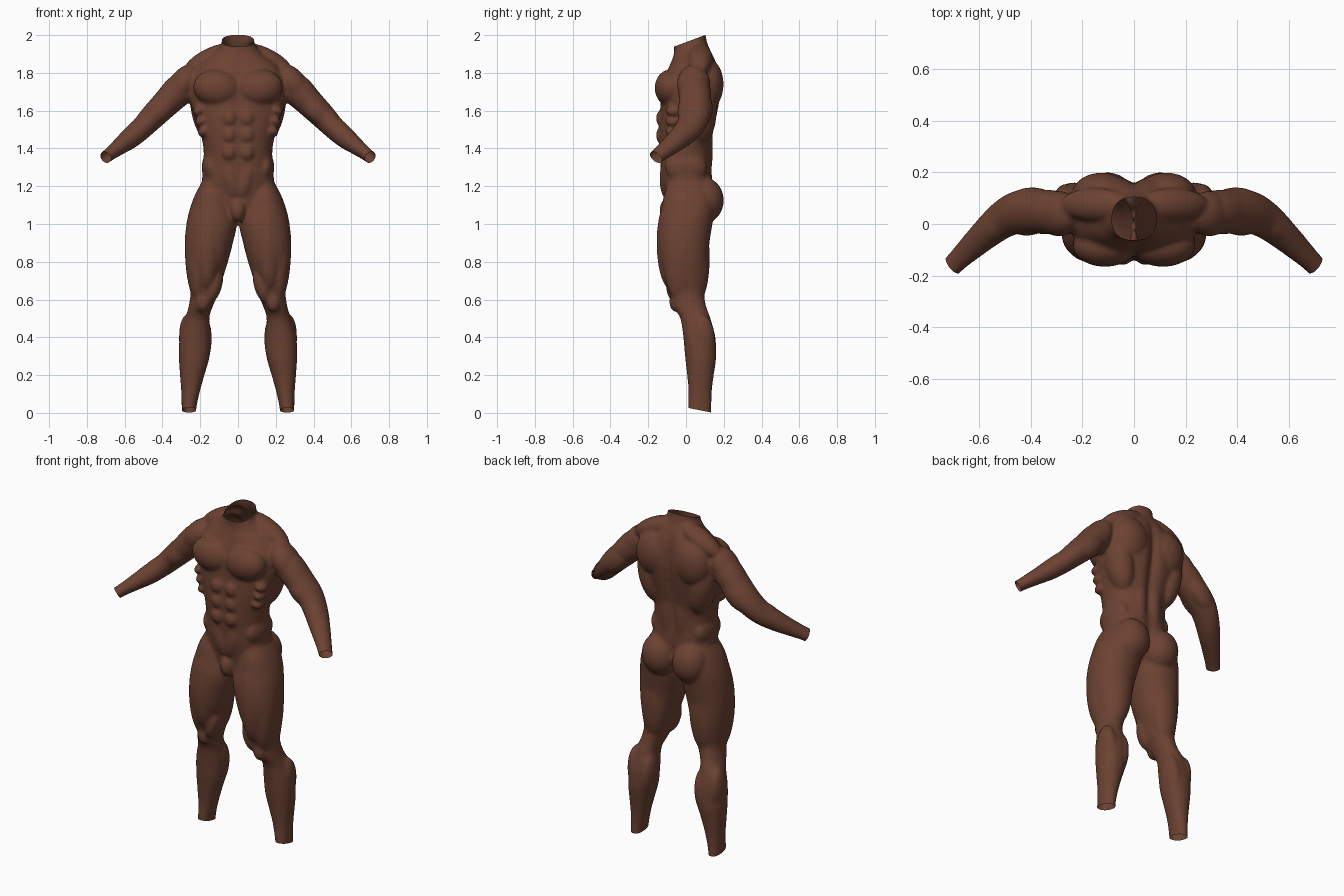
import bpy, bmesh
from math import sin, cos, pi, exp, copysign
from mathutils import Vector, Matrix

if "Cube" in bpy.data.objects:
    bpy.data.objects.remove(bpy.data.objects["Cube"])

bm = bmesh.new()


def spline(rows, n=5):
    """Catmull-Rom interpolation through rows of numbers."""
    out = []
    for i in range(len(rows) - 1):
        a, b, c, d = (rows[min(max(i + k, 0), len(rows) - 1)] for k in (-1, 0, 1, 2))
        for s in range(n):
            t = s / n
            out.append([0.5 * (2*q + (r-p)*t + (2*p-5*q+4*r-e)*t*t + (3*q-p-3*r+e)*t**3)
                        for p, q, r, e in zip(a, b, c, d)])
    out.append(list(rows[-1]))
    return out


def loft(rings):
    vs = [[bm.verts.new(p) for p in ring] for ring in rings]
    n = len(vs[0])
    for a, b in zip(vs, vs[1:]):
        for i in range(n):
            bm.faces.new((a[i], a[(i+1) % n], b[(i+1) % n], b[i]))
    bm.faces.new(vs[0][::-1])
    bm.faces.new(vs[-1])


def unit_ring(n=40, power=0.92):
    f = lambda v: copysign(abs(v) ** power, v)
    return [(f(cos(2*pi*i/n)), f(sin(2*pi*i/n))) for i in range(n)]


def muscle(loc, radii, axis=(0, 0, 1)):
    """Ellipsoid whose local z follows axis, local y stays near world y."""
    z = Vector(axis).normalized()
    x = Vector((0, 1, 0)).cross(z).normalized()
    y = z.cross(x)
    rot = Matrix((x, y, z)).transposed().to_4x4()
    bmesh.ops.create_uvsphere(bm, u_segments=28, v_segments=18, radius=1,
                              matrix=Matrix.Translation(loc) @ rot @ Matrix.Diagonal((*radii, 1)))


# Leg: z, inner x, outer x, front y, back y
LEG = [(-.03, .222, .298, .01, .135), (.03, .22, .298, .01, .135), (.12, .2, .301, .013, .137),
       (.2, .178, .307, .006, .147), (.3, .15, .313, -.005, .160), (.4, .145, .308, -.014, .155),
       (.5, .152, .28, -.03, .13), (.56, .135, .262, -.065, .108), (.63, .105, .252, -.085, .096),
       (.7, .085, .262, -.108, .105), (.8, .053, .277, -.138, .118), (.9, .027, .282, -.15, .124),
       (1.0, .006, .273, -.146, .14), (1.08, .02, .255, -.13, .15), (1.16, .05, .225, -.115, .14),
       (1.24, .07, .18, -.08, .10)]
loft([[((a+b)/2 + (b-a)/2*u, (f+k)/2 + (k-f)/2*v, z) for u, v in unit_ring()]
      for z, a, b, f, k in spline(LEG)])

# Arm: centre x y z, radius in front plane, radius in depth
ARM = [(.24, .04, 1.765, .07, .07), (.31, .045, 1.71, .083, .085), (.38, .048, 1.64, .075, .086),
       (.45, .045, 1.57, .068, .083), (.51, .015, 1.507, .06, .074), (.57, -.035, 1.455, .056, .062),
       (.63, -.09, 1.408, .044, .052), (.69, -.148, 1.362, .034, .043), (.74, -.2, 1.32, .034, .043)]
path = spline(ARM)
rings = []
for i, (x, y, z, ru, rv) in enumerate(path):
    t = (Vector(path[min(i+1, len(path)-1)][:3]) - Vector(path[max(i-1, 0)][:3])).normalized()
    v_ax = (Vector((0, 1, 0)) - t * t.y).normalized()
    u_ax = t.cross(v_ax)
    rings.append([Vector((x, y, z)) + u_ax*ru*u + v_ax*rv*v for u, v in unit_ring(32, 1)])
loft(rings)

# Chest, shoulder and back muscles
muscle((.112, -.083, 1.72), (.098, .083, .125), (1, 0, .12))
muscle((.292, .04, 1.74), (.072, .088, .115), (.5, 0, -.75))
muscle((.15, .075, 1.875), (.055, .065, .15), (1, 0, -.5))
muscle((.125, .115, 1.74), (.115, .084, .135))
muscle((.17, .075, 1.60), (.078, .088, .18), (.2, 0, 1))
muscle((.05, .1, 1.40), (.045, .043, .2))
# Serratus, abdominals, flanks
for i in range(3):
    muscle((.205 - .012*i, -.065, 1.60 - .055*i), (.035, .045, .028), (.5, 0, 1))
    muscle((.046, -.122, 1.56 - .09*i), (.043, .038, .047))
muscle((.04, -.105, 1.24), (.045, .035, .11), (.25, 0, 1))
muscle((.142, .0, 1.30), (.05, .11, .085))
# Buttock and thigh
muscle((.102, .1, 1.125), (.104, .1, .12), (.1, 0, 1))
muscle((.155, -.078, .90), (.07, .078, .25), (-.05, 0, 1))
muscle((.222, -.03, .82), (.058, .09, .24), (.05, 0, 1))
muscle((.125, -.055, .68), (.042, .052, .1), (-.25, 0, 1))
muscle((.16, .058, .82), (.085, .068, .24), (-.05, 0, 1))
muscle((.187, -.055, .59), (.04, .034, .055))
# Calf
muscle((.187, .088, .36), (.046, .072, .14), (-.1, 0, 1))
muscle((.265, .085, .38), (.047, .07, .14), (.05, 0, 1))
# Upper arm and forearm
muscle((.405, .005, 1.605), (.055, .05, .1), (.7, -.1, -.7))
muscle((.40, .092, 1.605), (.06, .05, .11), (.7, -.05, -.7))
muscle((.535, -.01, 1.505), (.045, .05, .095), (.6, -.45, -.5))

# Mirror limbs and muscles
dup = bmesh.ops.duplicate(bm, geom=bm.verts[:] + bm.edges[:] + bm.faces[:])["geom"]
bmesh.ops.scale(bm, vec=(-1, 1, 1), verts=[g for g in dup if isinstance(g, bmesh.types.BMVert)])
bmesh.ops.reverse_faces(bm, faces=[g for g in dup if isinstance(g, bmesh.types.BMFace)])

# Torso and neck: z, half width, front y, back y, spine groove depth
TORSO = [(1.03, .05, -.09, .05, 0), (1.08, .11, -.11, .10, .01), (1.16, .18, -.12, .14, .02),
         (1.24, .19, -.132, .142, .015), (1.32, .182, -.138, .138, .015), (1.42, .185, -.146, .138, .02),
         (1.52, .212, -.146, .155, .025), (1.62, .246, -.138, .175, .03), (1.70, .255, -.135, .185, .03),
         (1.78, .25, -.115, .18, .025), (1.85, .195, -.085, .165, .015), (1.90, .13, -.066, .142, .005),
         (1.95, .09, -.063, .115, 0), (2.0, .085, -.063, .104, 0), (2.06, .085, -.063, .1, 0)]
rings = []
for z, w, f, k, g in spline(TORSO):
    ring = []
    for u, v in unit_ring(64, .88):
        x, y = w*u, (f+k)/2 + (k-f)/2*v
        dent = exp(-(x/.03)**2)
        ring.append((x, y - g*dent if v > 0 else y + .4*g*dent, z))
    rings.append(ring)
loft(rings)
muscle((0, -.095, 1.075), (.042, .045, .065))

# Fuse into one skin
mesh = bpy.data.meshes.new("body")
bm.to_mesh(mesh)
bm.free()
body = bpy.data.objects.new("body", mesh)
bpy.context.collection.objects.link(body)
fuse = body.modifiers.new("fuse", 'REMESH')
fuse.mode = 'VOXEL'
fuse.voxel_size = .009
soft = body.modifiers.new("soften", 'SMOOTH')
soft.factor = .5
soft.iterations = 9
skin = bpy.data.meshes.new_from_object(body.evaluated_get(bpy.context.evaluated_depsgraph_get()))
body.modifiers.clear()
body.data = skin
bpy.data.meshes.remove(mesh)

# Open the neck, wrists and ankles with slanted cuts
bm = bmesh.new()
bm.from_mesh(skin)
cuts = [((0, .1, 2.0), (0, -.35, .936), lambda c: c.z > 1.85)]
for s in (1, -1):
    cuts.append(((s*.7, -.158, 1.352), (s*.6, -.58, -.48), lambda c, s=s: c.x*s > .6))
    cuts.append(((s*.26, .133, .002), (0, -.2, -.98), lambda c, s=s: c.z < .2 and c.x*s > 0))
for co, no, near in cuts:
    faces = [f for f in bm.faces if near(f.calc_center_median())]
    edges = {e for f in faces for e in f.edges}
    verts = {v for f in faces for v in f.verts}
    bmesh.ops.bisect_plane(bm, geom=[*verts, *edges, *faces], plane_co=co,
                           plane_no=no, clear_outer=True)
bm.to_mesh(skin)
bm.free()
skin.shade_smooth()

# Brown skin
mat = bpy.data.materials.new("brown")
mat.diffuse_color = (.15, .055, .032, 1)
mat.use_nodes = True
mat.node_tree.nodes["Principled BSDF"].inputs["Base Color"].default_value = mat.diffuse_color
skin.materials.clear()
skin.materials.append(mat)
